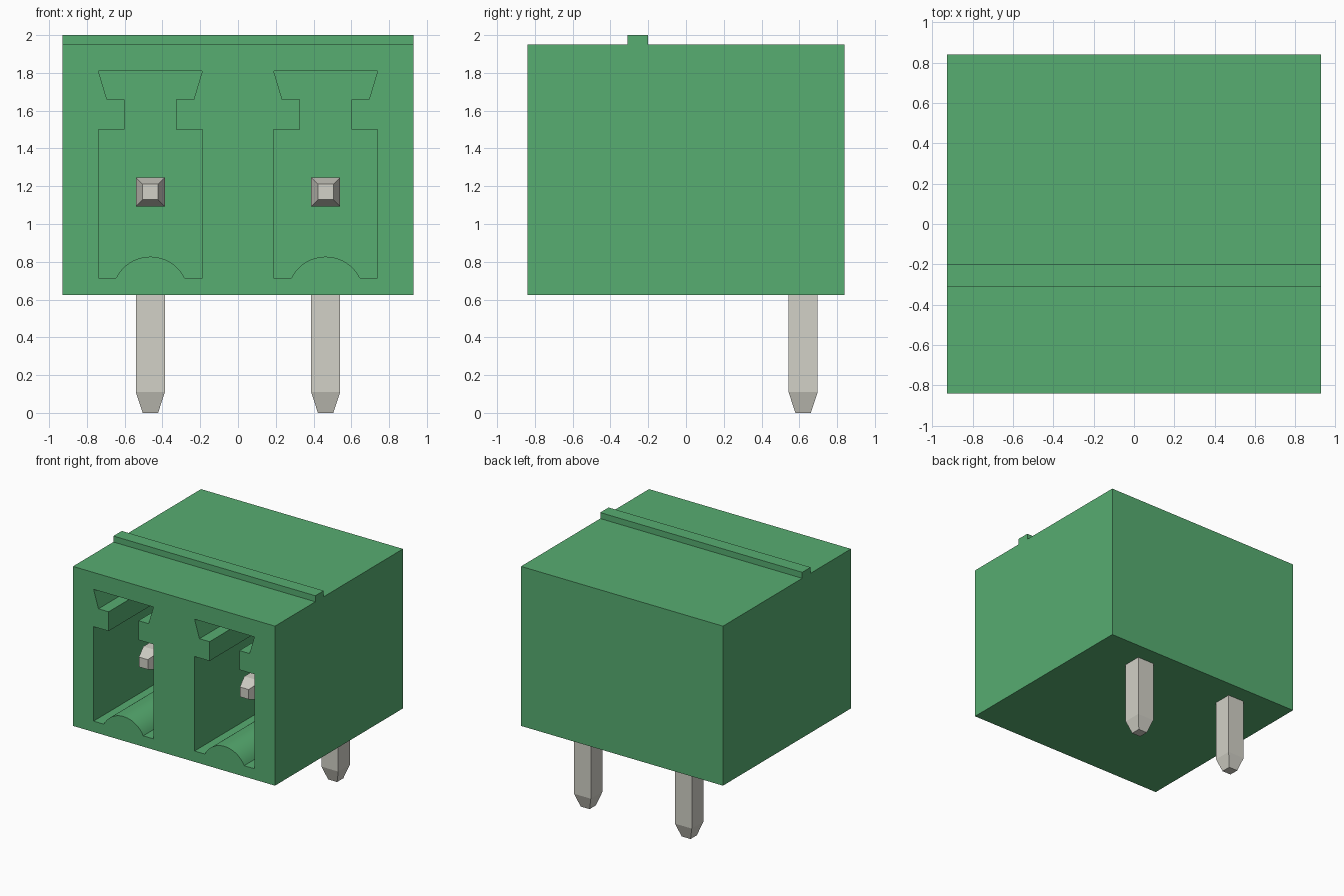
import bpy, bmesh, math
from mathutils import Vector

cube = bpy.data.objects.get("Cube")
if cube:
    bpy.data.objects.remove(cube, do_unlink=True)


def material(name, rgb):
    m = bpy.data.materials.new(name)
    m.use_nodes = True
    m.diffuse_color = (*rgb, 1)
    m.node_tree.nodes["Principled BSDF"].inputs["Base Color"].default_value = (*rgb, 1)
    return m


green = material("housing green", (0.095, 0.418, 0.165))
metal = material("pin metal", (0.645, 0.638, 0.571))


def prism(points, offset):
    """Extrude a closed outline of 3D points along the offset vector."""
    bm = bmesh.new()
    face = bm.faces.new([bm.verts.new(p) for p in points])
    out = bmesh.ops.extrude_face_region(bm, geom=[face], use_keep_orig=True)
    verts = [g for g in out["geom"] if isinstance(g, bmesh.types.BMVert)]
    bmesh.ops.translate(bm, verts=verts, vec=offset)
    bmesh.ops.recalc_face_normals(bm, faces=bm.faces)
    return bm


def finish(bm, name, mat):
    mesh = bpy.data.meshes.new(name)
    bm.to_mesh(mesh)
    bm.free()
    mesh.materials.append(mat)
    obj = bpy.data.objects.new(name, mesh)
    bpy.context.collection.objects.link(obj)
    return obj


W, D = 0.928, 0.84          # half width and half depth of the housing
BASE, TOP = 0.625, 1.95
PITCH = 0.464               # each socket's distance from the centre
CAVITY_END = 0.44

# Housing: side outline with the rib on top
outline = [(-D, BASE), (D, BASE), (D, TOP), (-0.2, TOP), (-0.2, 2),
           (-0.31, 2), (-0.31, TOP), (-D, TOP)]
housing = finish(prism([(-W, y, z) for y, z in outline], (2 * W, 0, 0)),
                 "housing", green)

# Socket outline: right half mirrored, with a rounded hump in the floor
radius, floor = 0.202, 0.715
a0 = math.asin((floor - BASE) / radius)
steps = 12
arc = [a0 + (math.pi / 2 - a0) * i / steps for i in range(steps + 1)]
half = [(radius * math.cos(a), BASE + radius * math.sin(a)) for a in reversed(arc)]
half += [(0.275, floor), (0.275, 1.5), (0.137, 1.5), (0.137, 1.66),
         (0.23, 1.66), (0.275, 1.81)]
socket = half + [(-x, z) for x, z in reversed(half[1:])]

for side, cx in (("right", -PITCH), ("left", PITCH)):
    cutter = finish(prism([(cx + x, -D - 0.1, z) for x, z in socket],
                          (0, CAVITY_END + D + 0.1, 0)), side + "_socket_cutter", green)
    cutter.hide_render = True
    cutter.hide_set(True)
    mod = housing.modifiers.new(side + " socket", "BOOLEAN")
    mod.operation = "DIFFERENCE"
    mod.solver = "EXACT"
    mod.object = cutter

# Apply the cuts and drop the cutters
deps = bpy.context.evaluated_depsgraph_get()
housing.data = bpy.data.meshes.new_from_object(housing.evaluated_get(deps))
cutters = [m.object for m in housing.modifiers]
housing.modifiers.clear()
for c in cutters:
    bpy.data.objects.remove(c, do_unlink=True)
bpy.ops.object.select_all(action="DESELECT")
housing.select_set(True)
bpy.context.view_layer.objects.active = housing
bpy.ops.object.shade_smooth_by_angle(angle=math.radians(30))

# Bent pins: an L-shaped bar with a tapered tip on both ends
R, TAPER = 0.077, 0.11
PIN_Y, PIN_Z, TIP_Y = 0.62, 1.17, -0.58
bend = [(TIP_Y + TAPER, PIN_Z - R), (PIN_Y - R, PIN_Z - R), (PIN_Y - R, TAPER),
        (PIN_Y + R, TAPER), (PIN_Y + R, PIN_Z + R), (TIP_Y + TAPER, PIN_Z + R)]
for side, cx in (("right", -PITCH), ("left", PITCH)):
    bm = prism([(cx - R, y, z) for y, z in bend], (2 * R, 0, 0))
    for direction, start in ((Vector((0, -1, 0)), (cx, TIP_Y + TAPER, PIN_Z)),
                             (Vector((0, 0, -1)), (cx, PIN_Y, TAPER))):
        end = min(bm.faces, key=lambda f: (f.calc_center_median() - Vector(start)).length)
        tip = bmesh.ops.extrude_discrete_faces(bm, faces=[end])["faces"][0]
        centre = Vector(start)
        for v in tip.verts:
            v.co = centre + (v.co - centre) * 0.53 + direction * TAPER
    bmesh.ops.recalc_face_normals(bm, faces=bm.faces)
    finish(bm, side + "_pin", metal)
